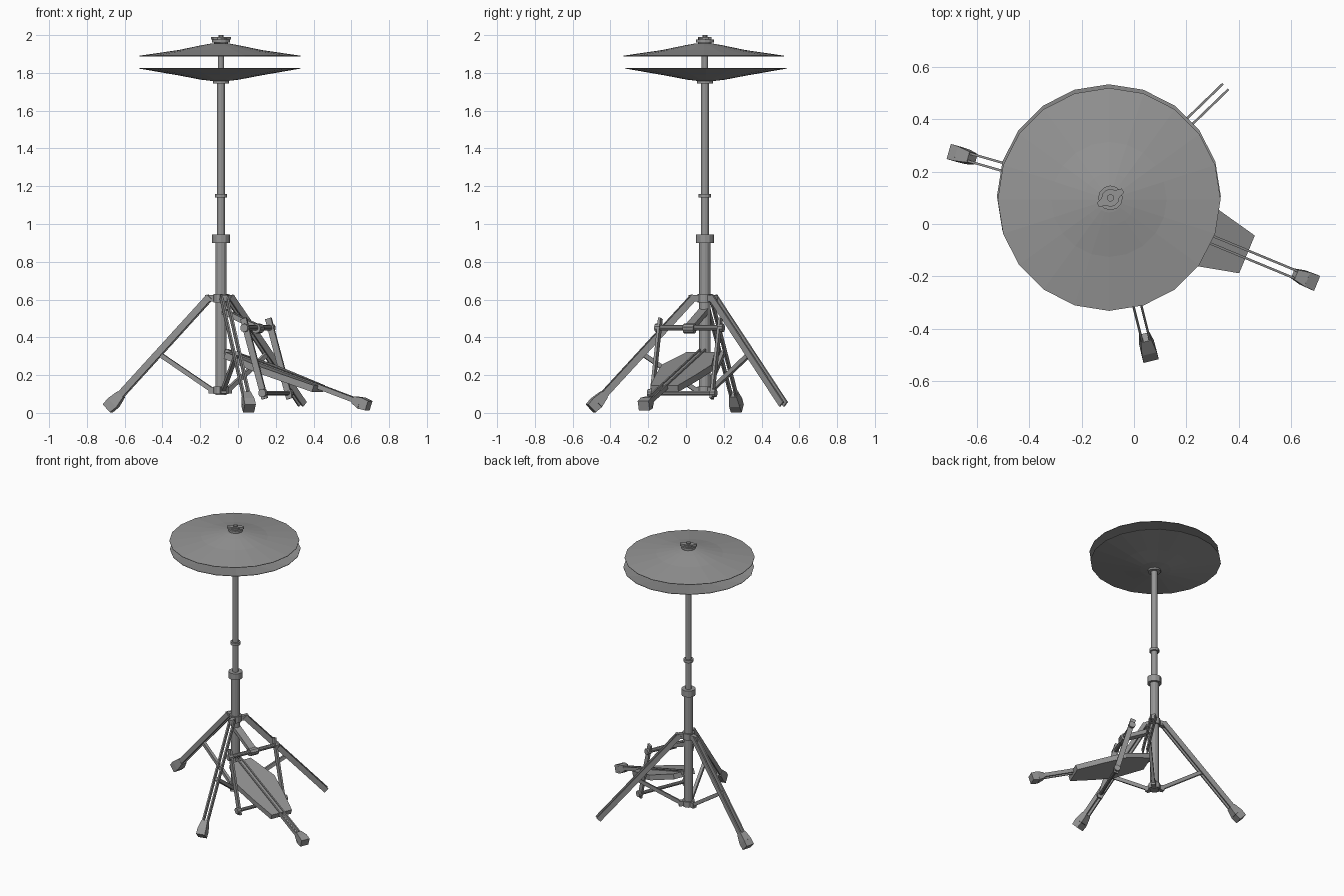
import bpy, bmesh
from math import radians, cos, sin, tau
from mathutils import Vector, Matrix

if "Cube" in bpy.data.objects:
    bpy.data.objects.remove(bpy.data.objects["Cube"])

CX, CY = -0.09, 0.10          # post axis

GREY = bpy.data.materials.new("dark_grey_metal")
GREY.diffuse_color = (0.3, 0.3, 0.3, 1)
GREY.use_nodes = True
GREY.node_tree.nodes["Principled BSDF"].inputs["Base Color"].default_value = GREY.diffuse_color


def finish(name, bm):
    bmesh.ops.recalc_face_normals(bm, faces=bm.faces)
    me = bpy.data.meshes.new(name)
    bm.to_mesh(me)
    bm.free()
    me.materials.append(GREY)
    ob = bpy.data.objects.new(name, me)
    bpy.context.collection.objects.link(ob)
    return ob


def place(deg):
    """Frame with u pointing away from the post, v sideways, z up."""
    return Matrix.Translation((CX, CY, 0)) @ Matrix.Rotation(radians(deg), 4, 'Z')


def lathe(name, profile, n=12, dx=0.0, dy=0.0):
    """Closed (radius, z) profile turned about the post axis."""
    bm = bmesh.new()
    rings = [[bm.verts.new((CX + dx + r * cos(tau * i / n), CY + dy + r * sin(tau * i / n), z))
              for i in range(n)] for r, z in profile]
    for a, b in zip(rings, rings[1:]):
        for i in range(n):
            j = (i + 1) % n
            bm.faces.new((a[i], a[j], b[j], b[i]))
    bm.faces.new(rings[0])
    bm.faces.new(rings[-1])
    return finish(name, bm)


def cyl(name, r, z0, z1, n=12):
    return lathe(name, [(r, z0), (r, z1)], n)


def bar(name, deg, p, q, size, size2=None):
    """Box (or tapered box) from p to q; sizes are (sideways, thickness)."""
    p, q = Vector(p), Vector(q)
    d = (q - p).normalized()
    side = Vector((0, 1, 0)) if abs(d.y) < 0.9 else Vector((1, 0, 0))
    up = d.cross(side).normalized()
    bm = bmesh.new()
    loops = []
    for c, (w, h) in ((p, size), (q, size2 or size)):
        loop = []
        for sx, sy in ((-1, -1), (1, -1), (1, 1), (-1, 1)):
            co = c + side * (sx * w / 2) + up * (sy * h / 2)
            co.z = max(co.z, 0)
            loop.append(bm.verts.new(co))
        loops.append(loop)
    a, b = loops
    bm.faces.new(a)
    bm.faces.new(b)
    for i in range(4):
        j = (i + 1) % 4
        bm.faces.new((a[i], a[j], b[j], b[i]))
    bm.transform(place(deg))
    return finish(name, bm)


def rod(name, deg, u, z, half, r, v=0.0):
    """Cylinder lying sideways."""
    bm = bmesh.new()
    bmesh.ops.create_cone(bm, cap_ends=True, segments=10, radius1=r, radius2=r, depth=2 * half)
    bm.transform(place(deg) @ Matrix.Translation((u, v, z)) @ Matrix.Rotation(radians(90), 4, 'X'))
    return finish(name, bm)


# Centre post and collars
cyl("lower_tube", 0.03, 0.095, 0.92)
cyl("height_clamp", 0.047, 0.90, 0.945)
cyl("upper_tube", 0.021, 0.93, 1.75)
cyl("memory_lock", 0.033, 1.14, 1.16)
cyl("pull_rod", 0.017, 1.74, 1.96)
cyl("leg_hub", 0.04, 0.585, 0.63)
cyl("brace_hub", 0.04, 0.10, 0.14)
cyl("cymbal_seat", 0.043, 1.745, 1.762)

# Cymbals
T = 0.003
lathe("bottom_cymbal", [(0.018, 1.757), (0.04, 1.757), (0.10, 1.764), (0.22, 1.787), (0.428, 1.823),
                        (0.428, 1.826), (0.22, 1.787 + T), (0.10, 1.764 + T), (0.018, 1.757 + T)],
      20, dx=-0.006, dy=0.006)
lathe("top_cymbal", [(0.018, 1.958), (0.05, 1.955), (0.10, 1.946), (0.22, 1.921), (0.426, 1.891),
                     (0.426, 1.888), (0.22, 1.921 - T), (0.10, 1.946 - T), (0.018, 1.958 - T)],
      20, dx=-0.005, dy=-0.006)

# Clutch and wing nut on top
cyl("clutch_felt", 0.036, 1.95, 1.962)
cyl("clutch_nut", 0.047, 1.96, 1.976)
cyl("clutch_collar", 0.034, 1.97, 1.986)
cyl("clutch_tip", 0.014, 1.98, 2.0, 10)
for s in (-1, 1):
    bar("wing_nut", 30, (0, 0, 1.983), (s * 0.055, 0, 1.983), (0.05, 0.014), (0.018, 0.014))

# Three tripod legs, each a pair of rails with a brace
for label, deg in (("left", 164), ("back", 44), ("front", -76)):
    for s in (-1, 1):
        bar(label + "_leg_rail", deg, (0.06, s * 0.015, 0.615), (0.60, s * 0.015, 0.045), (0.009, 0.036))
    bar(label + "_leg_lug", deg, (0.025, 0, 0.607), (0.085, 0, 0.607), (0.03, 0.035))
    bar(label + "_brace", deg, (0.04, 0, 0.115), (0.345, 0, 0.315), (0.02, 0.024))
    bar(label + "_brace_lug", deg, (0.025, 0, 0.12), (0.065, 0, 0.12), (0.03, 0.035))
    if label != "back":          # the back leg has no rubber foot
        bar(label + "_foot_neck", deg, (0.55, 0, 0.098), (0.592, 0, 0.054), (0.042, 0.044), (0.058, 0.066))
        bar(label + "_foot", deg, (0.592, 0, 0.054), (0.623, 0, 0.024), (0.058, 0.066), (0.06, 0.058))

# Pedal plate: outline narrowing toward the heel
PEDAL = -22.5
half = [(0.06, 0.08), (0.25, 0.143), (0.40, 0.116), (0.565, 0.078)]
outline = half + [(u, -v) for u, v in reversed(half)]
bm = bmesh.new()
face = bm.faces.new([bm.verts.new((u, v, 0.322 - 0.35 * (u - 0.06))) for u, v in outline])
ext = bmesh.ops.extrude_face_region(bm, geom=[face], use_keep_orig=True)
for v in ext["geom"]:
    if isinstance(v, bmesh.types.BMVert):
        v.co += Vector((-0.012, 0, -0.034))
bm.transform(place(PEDAL))
finish("pedal_plate", bm)

# Pedal leg rails and foot
for s in (-1, 1):
    bar("pedal_rail", PEDAL, (0.03, s * 0.015, 0.326), (0.80, s * 0.015, 0.056), (0.009, 0.026))
bar("pedal_foot_neck", PEDAL, (0.762, 0, 0.070), (0.805, 0, 0.052), (0.04, 0.038), (0.058, 0.062))
bar("pedal_foot", PEDAL, (0.805, 0, 0.052), (0.847, 0, 0.038), (0.058, 0.062), (0.062, 0.052))

# Pedal side frame: two leaning bars joined by two cross rods
for s in (-1, 1):
    bar("frame_bar", PEDAL, (0.20, s * 0.172, 0.50), (0.322, s * 0.172, 0.075), (0.014, 0.034))
    rod("frame_upper_cap", PEDAL, 0.212, 0.45, 0.014, 0.022, s * 0.18)
    rod("frame_lower_cap", PEDAL, 0.315, 0.105, 0.014, 0.022, s * 0.18)
rod("frame_upper_rod", PEDAL, 0.212, 0.45, 0.18, 0.014)
rod("frame_lower_rod", PEDAL, 0.315, 0.105, 0.18, 0.012)

# Linkage from the cross rod to the post
bar("link_arm", PEDAL, (0.0, 0, 0.545), (0.235, 0, 0.442), (0.05, 0.028))
rod("link_hub", PEDAL, 0.212, 0.447, 0.03, 0.026)
